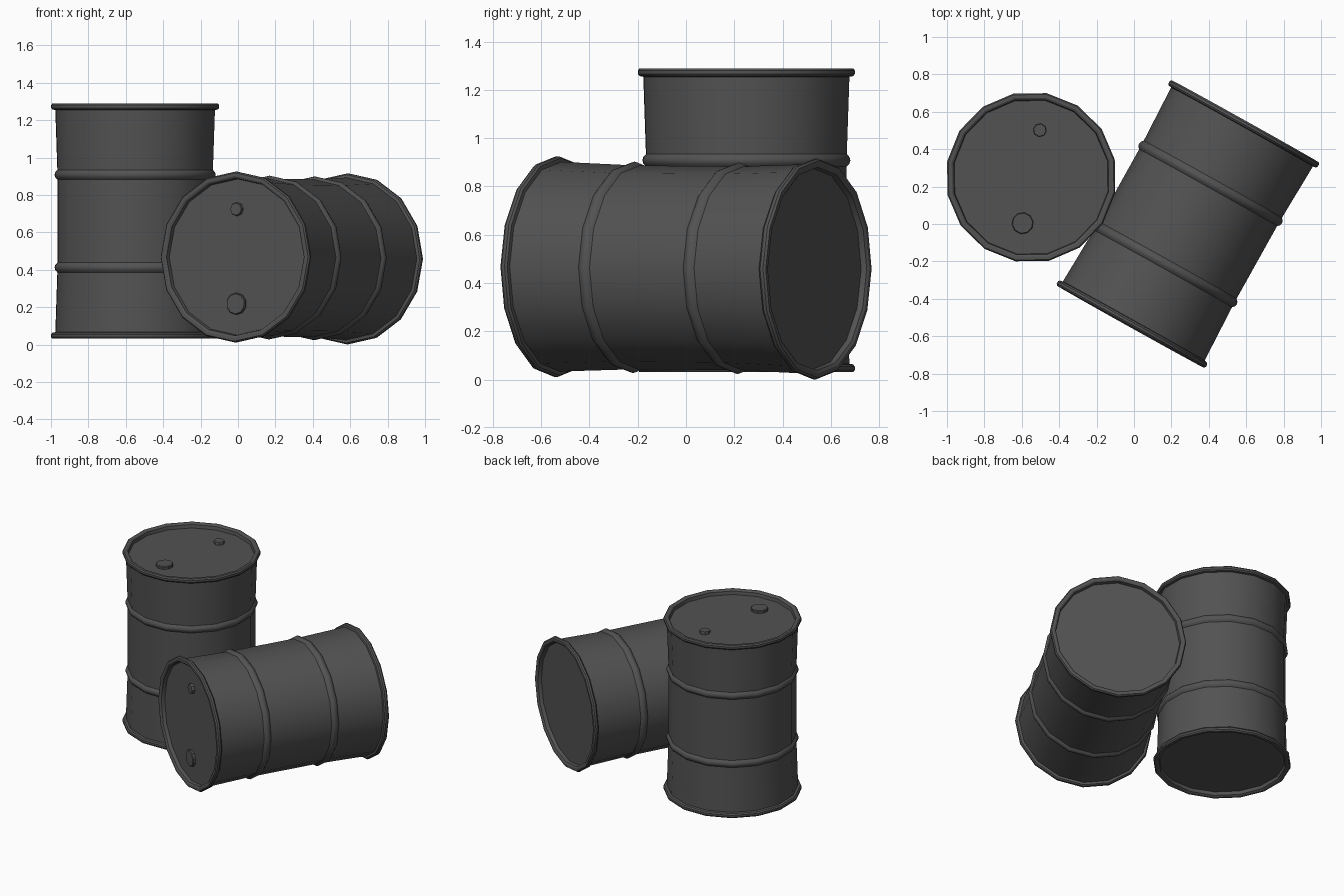
import bpy, math
from mathutils import Matrix, Vector

if "Cube" in bpy.data.objects:
    bpy.data.objects.remove(bpy.data.objects["Cube"])

metal = bpy.data.materials.new("dark grey metal")
metal.diffuse_color = (0.085, 0.085, 0.085, 1)
metal.use_nodes = True
metal.node_tree.nodes["Principled BSDF"].inputs["Base Color"].default_value = metal.diffuse_color

SIDES = 16
# upper half of the drum outline (radius, height from middle), mid to recessed lid
HALF = [(0.422, 0.222), (0.434, 0.234), (0.438, 0.248), (0.434, 0.262), (0.423, 0.274),
        (0.434, 0.594), (0.450, 0.597), (0.457, 0.606), (0.457, 0.620), (0.450, 0.629),
        (0.432, 0.629), (0.421, 0.622), (0.417, 0.598)]


def lathe(name, profile, sides, matrix):
    """Turn a profile around local z, capping both ends; a corner points to local +y."""
    verts, faces = [], []
    for r, z in profile:
        for i in range(sides):
            a = math.pi / 2 + 2 * math.pi * i / sides
            verts.append((r * math.cos(a), r * math.sin(a), z))
    for k in range(len(profile) - 1):
        for i in range(sides):
            j = (i + 1) % sides
            faces.append((k * sides + i, k * sides + j, (k + 1) * sides + j, (k + 1) * sides + i))
    faces.append(tuple(reversed(range(sides))))
    faces.append(tuple(range((len(profile) - 1) * sides, len(profile) * sides)))
    me = bpy.data.meshes.new(name)
    me.from_pydata(verts, [], faces)
    me.materials.append(metal)
    ob = bpy.data.objects.new(name, me)
    bpy.context.collection.objects.link(ob)
    ob.matrix_world = matrix
    bpy.ops.object.select_all(action='DESELECT')
    ob.select_set(True)
    bpy.context.view_layer.objects.active = ob
    bpy.ops.object.shade_smooth_by_angle(angle=math.radians(32))
    return ob


def drum(name, matrix):
    # ribbed body with rolled rims and recessed ends
    profile = [(r, -z) for r, z in reversed(HALF)] + HALF
    lathe(name + "_body", profile, SIDES, matrix)
    # two filler caps on the lid
    for part, y, r, n in (("small_cap", 0.256, 0.036, 8), ("large_cap", -0.25, 0.058, 10)):
        cap = [(r, 0.59), (r, 0.613), (r * 0.93, 0.618)]
        lathe(name + "_" + part, cap, n, matrix @ Matrix.Translation((0, y, 0)))


# upright drum
drum("standing_drum", Matrix.Translation((-0.55, 0.25, 0.66)) @ Matrix.Rotation(math.radians(-10.5), 4, 'Z'))

# drum lying on its side, lid towards the front
axis = Vector((-0.487, -0.873, 0.008)).normalized()
side = Vector((0, 0, 1)).cross(axis).normalized()
up = axis.cross(side)
lying = Matrix((side, up, axis)).transposed().to_4x4()
drum("lying_drum", Matrix.Translation((0.288, 0, 0.463)) @ lying)
